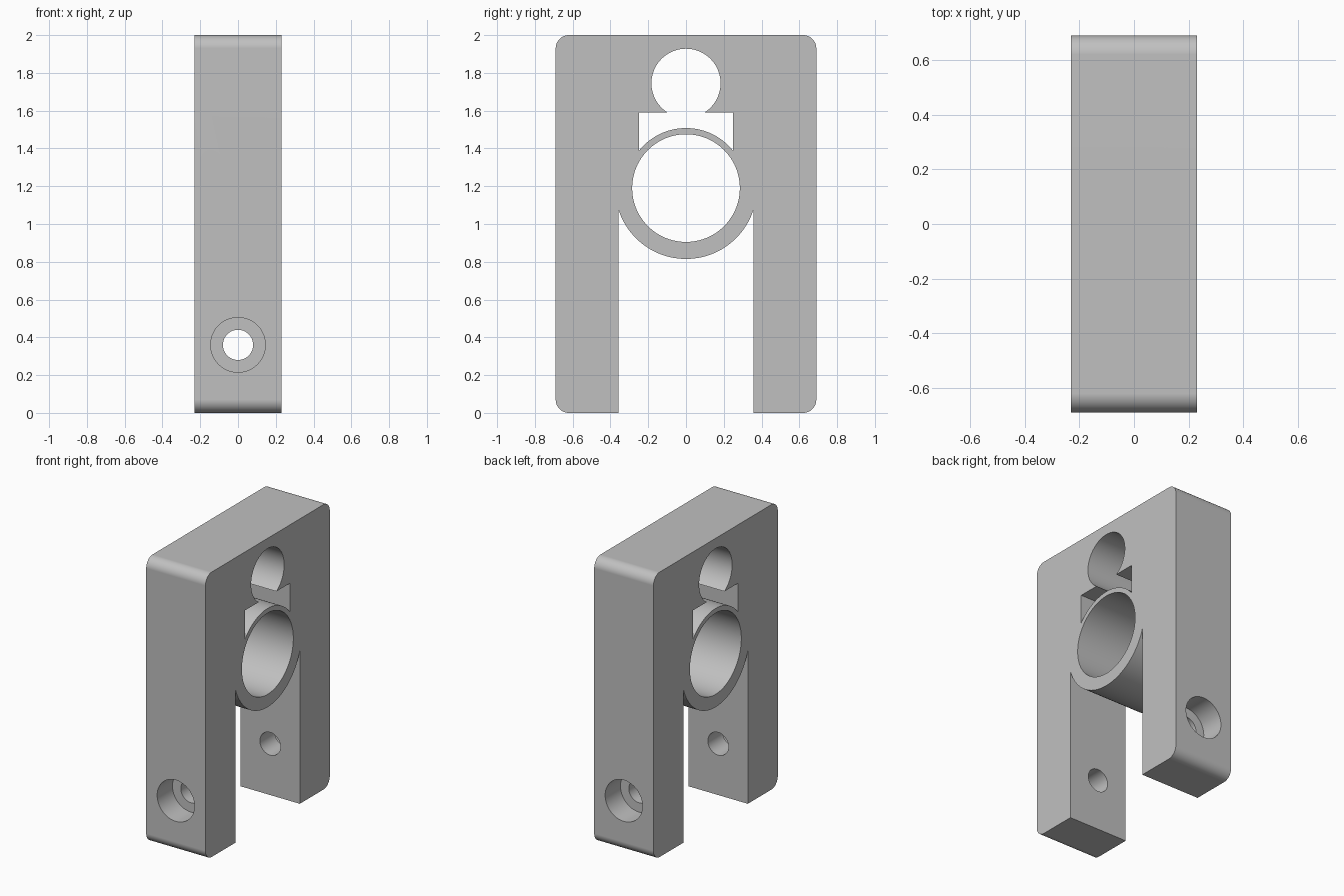
import bpy, bmesh
from math import sin, cos, pi, asin, acos, radians
from mathutils import Vector

cube = bpy.data.objects.get("Cube")
if cube:
    bpy.data.objects.remove(cube, do_unlink=True)

HALF_THICK, HALF_Y, HEIGHT, ROUND = 0.23, 0.69, 2.0, 0.07
BORE_Z, BORE_R = 1.19, 0.285
COLLAR_TOP_R, COLLAR_LOW_R = 0.318, 0.375
LEG_IN = 0.357
EYE_Z, EYE_R = 1.745, 0.183
SLOT_Y, SLOT_TOP = 0.25, 1.59


def arc(y, z, r, a0, a1, n):
    """Points (y, z) along an arc, angles in radians."""
    return [(y + r * cos(a0 + (a1 - a0) * i / n),
             z + r * sin(a0 + (a1 - a0) * i / n)) for i in range(n + 1)]


def make_object(name, bm):
    bmesh.ops.recalc_face_normals(bm, faces=bm.faces)
    mesh = bpy.data.meshes.new(name)
    bm.to_mesh(mesh)
    bm.free()
    ob = bpy.data.objects.new(name, mesh)
    bpy.context.collection.objects.link(ob)
    return ob


# Outer outline: rounded block, open between the legs, closed by the collar underside
a = acos(LEG_IN / COLLAR_LOW_R)
outline = [(LEG_IN, 0)]
outline += arc(HALF_Y - ROUND, ROUND, ROUND, -pi / 2, 0, 10)
outline += arc(HALF_Y - ROUND, HEIGHT - ROUND, ROUND, 0, pi / 2, 10)
outline += arc(ROUND - HALF_Y, HEIGHT - ROUND, ROUND, pi / 2, pi, 10)
outline += arc(ROUND - HALF_Y, ROUND, ROUND, pi, 1.5 * pi, 10)
outline += [(-LEG_IN, 0)]
outline += arc(0, BORE_Z, COLLAR_LOW_R, pi + a, 2 * pi - a, 48)

# Keyhole opening: round eye above a slot whose floor is the collar top
b = asin((EYE_Z - SLOT_TOP) / EYE_R)
c = acos(SLOT_Y / COLLAR_TOP_R)
keyhole = arc(0, EYE_Z, EYE_R, -b, pi + b, 64)
keyhole += [(-SLOT_Y, SLOT_TOP)]
keyhole += arc(0, BORE_Z, COLLAR_TOP_R, pi - c, c, 32)
keyhole += [(SLOT_Y, SLOT_TOP)]

# Main bore
bore = arc(0, BORE_Z, BORE_R, 0, 2 * pi, 96)[:-1]

# Fill the profile and extrude it through the thickness
bm = bmesh.new()
edges = []
for loop in (outline, keyhole, bore):
    vs = [bm.verts.new((-HALF_THICK, y, z)) for y, z in loop]
    edges += [bm.edges.new((v, vs[i - 1])) for i, v in enumerate(vs)]
bmesh.ops.triangle_fill(bm, edges=edges, use_beauty=True, normal=Vector((1, 0, 0)))
ext = bmesh.ops.extrude_face_region(bm, geom=bm.faces[:])
bmesh.ops.translate(bm, vec=(2 * HALF_THICK, 0, 0),
                    verts=[g for g in ext["geom"] if isinstance(g, bmesh.types.BMVert)])
body = make_object("clamp_body", bm)

# Stepped cutter for the counterbored bolt holes through both legs
BOLT_Z, BOLT_R, HEAD_R, SEAT_Y, SIDES = 0.36, 0.08, 0.145, 0.52, 48
bm = bmesh.new()
rings = []
for y, r in ((-0.8, HEAD_R), (-SEAT_Y, HEAD_R), (-SEAT_Y, BOLT_R),
             (SEAT_Y, BOLT_R), (SEAT_Y, HEAD_R), (0.8, HEAD_R)):
    rings.append([bm.verts.new((x, y, z)) for x, z in arc(0, BOLT_Z, r, 0, 2 * pi, SIDES)[:-1]])
for lo, hi in zip(rings, rings[1:]):
    for i in range(SIDES):
        bm.faces.new((lo[i - 1], lo[i], hi[i], hi[i - 1]))
bm.faces.new(rings[0])
bm.faces.new(rings[-1])
cutter = make_object("bolt_hole_cutter", bm)
cutter.hide_render = True

cut = body.modifiers.new("bolt_holes", "BOOLEAN")
cut.operation = "DIFFERENCE"
cut.solver = "EXACT"
cut.object = cutter

# Bake the cut and drop the helper
bpy.ops.object.select_all(action="DESELECT")
body.select_set(True)
bpy.context.view_layer.objects.active = body
bpy.ops.object.modifier_apply(modifier=cut.name)
bpy.data.objects.remove(cutter, do_unlink=True)

# Single plain grey
grey = bpy.data.materials.new("plain_grey")
grey.use_nodes = True
color = (0.53, 0.53, 0.53, 1)
grey.diffuse_color = color
grey.node_tree.nodes["Principled BSDF"].inputs["Base Color"].default_value = color
body.data.materials.clear()
body.data.materials.append(grey)

# Smooth curved walls, keep the edges crisp
bpy.ops.object.shade_smooth_by_angle(angle=radians(30))
body.modifiers.new("flat_faces", "WEIGHTED_NORMAL").keep_sharp = True
